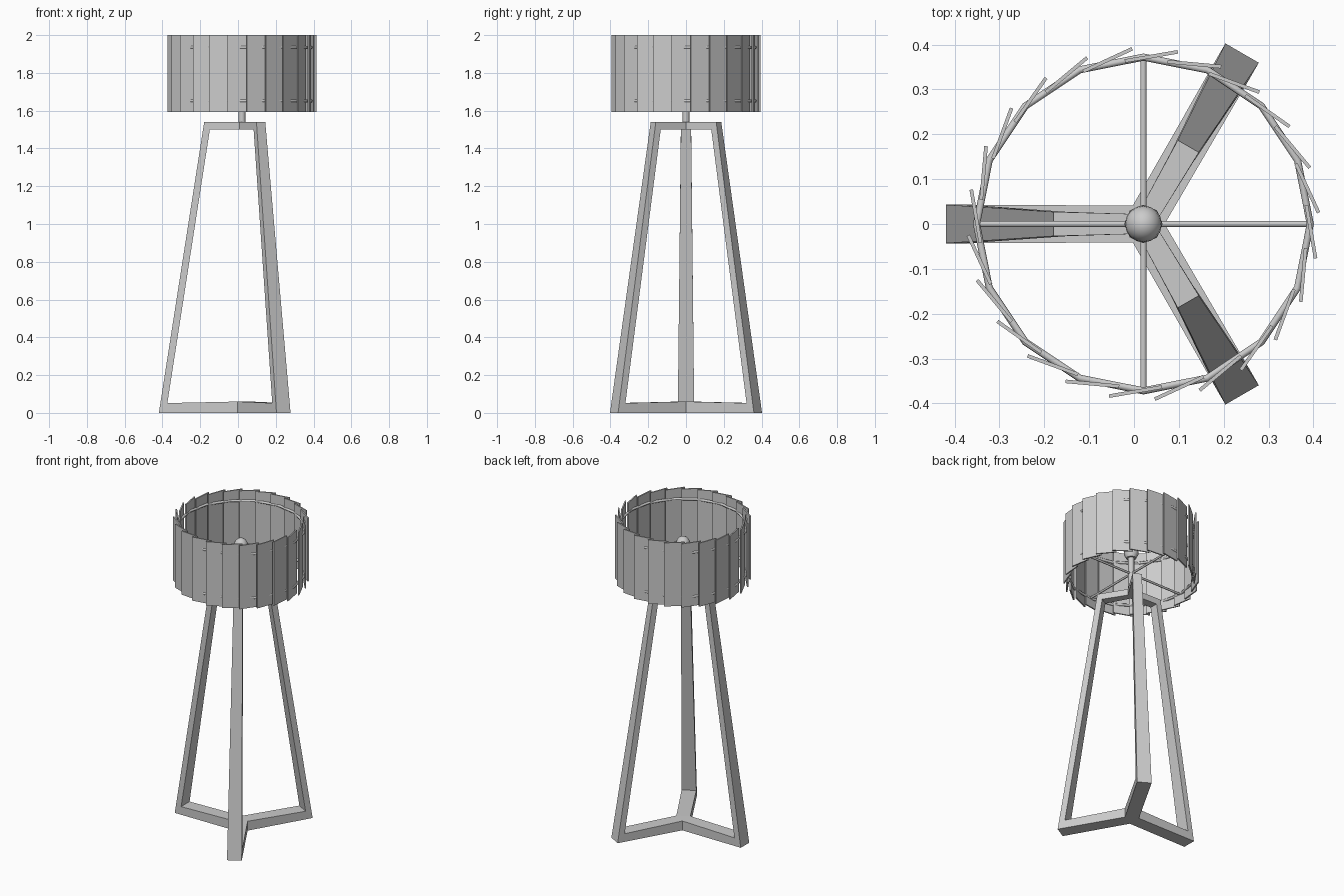
import bpy, bmesh, math
from mathutils import Matrix, Vector

cube = bpy.data.objects.get("Cube")
if cube:
    bpy.data.objects.remove(cube, do_unlink=True)

AXIS_X = 0.021      # the lamp axis sits slightly off the origin
RING_R = 0.372
SLATS = 24

grey = bpy.data.materials.new("light_grey")
grey.use_nodes = True
grey.diffuse_color = (0.6, 0.6, 0.6, 1)
grey.node_tree.nodes["Principled BSDF"].inputs["Base Color"].default_value = (0.6, 0.6, 0.6, 1)


def finish(name, bm, smooth=False):
    """Turn a bmesh into a named object on the lamp axis."""
    bmesh.ops.recalc_face_normals(bm, faces=bm.faces)
    mesh = bpy.data.meshes.new(name)
    bm.to_mesh(mesh)
    bm.free()
    mesh.materials.append(grey)
    obj = bpy.data.objects.new(name, mesh)
    obj.location.x = AXIS_X
    bpy.context.collection.objects.link(obj)
    if smooth:
        bpy.ops.object.select_all(action='DESELECT')
        obj.select_set(True)
        bpy.context.view_layer.objects.active = obj
        bpy.ops.object.shade_smooth_by_angle(angle=math.radians(50))
    return obj


def revolve(name, profile, sides):
    """Spin a radius/height profile around the lamp axis."""
    bm = bmesh.new()
    verts = [bm.verts.new((r, 0, z)) for r, z in profile]
    edges = [bm.edges.new(pair) for pair in zip(verts, verts[1:])]
    bmesh.ops.spin(bm, geom=verts + edges, cent=(0, 0, 0), axis=(0, 0, 1),
                   angle=math.tau, steps=sides, use_duplicate=False)
    bmesh.ops.remove_doubles(bm, verts=bm.verts, dist=0.0001)
    return finish(name, bm, True)


def ring(name, z, tube=0.008, sides=16, tube_sides=8):
    """Horizontal hoop that carries the slats."""
    steps = [math.tau * i / tube_sides for i in range(tube_sides + 1)]
    return revolve(name, [(RING_R + tube * math.cos(a), z + tube * math.sin(a)) for a in steps], sides)


# Tripod: three tapered frames whose arms meet in a mitred hub
# Stations: outer radius, outer z, inner radius, inner z, half width
stations = [(None, 1.54, None, 1.50, 0.022),
            (0.20, 1.54, 0.17, 1.50, 0.027),
            (0.44, 0.0, 0.395, 0.052, 0.043),
            (None, 0.0, None, 0.06, 0.041)]
bm = bmesh.new()
for k in range(3):
    turn = Matrix.Rotation(math.pi + k * math.tau / 3, 3, 'Z')
    loops = []
    for ro, zo, ri, zi, w in stations:
        hub = w / math.sqrt(3)
        ro, ri = ro or hub, ri or hub
        corners = [(ro, w, zo), (ro, -w, zo), (ri, -w, zi), (ri, w, zi)]
        loops.append([bm.verts.new(turn @ Vector(c)) for c in corners])
    for a, b in zip(loops, loops[1:]):
        for i in range(4):
            j = (i + 1) % 4
            bm.faces.new((a[i], a[j], b[j], b[i]))
    # hub wedges closing each arm at the axis
    for loop, station in ((loops[0], stations[0]), (loops[3], stations[3])):
        for pair, z in ((loop[:2], station[1]), (loop[2:], station[3])):
            bm.faces.new((*pair, bm.verts.new((0, 0, z))))
bmesh.ops.remove_doubles(bm, verts=bm.verts, dist=0.0001)
finish("tripod_frame", bm)

# Stem, socket and bulb
revolve("stem", [(0, 1.53), (0.018, 1.53), (0.018, 1.77), (0, 1.77)], 12)
revolve("socket", [(0, 1.755), (0.03, 1.755), (0.043, 1.78), (0.043, 1.81), (0, 1.81)], 8)
bulb = [(0.041 * math.cos(a), 1.82 + 0.045 * math.sin(a))
        for a in (math.pi * (i / 10 - 0.5) for i in range(11))]
revolve("bulb", bulb, 16)

# Shade hoops
ring("lower_ring", 1.652)
ring("upper_ring", 1.935)

# Spokes from the stem to the lower hoop
bm = bmesh.new()
for axis in ('X', 'Y'):
    bmesh.ops.create_cone(bm, cap_ends=True, segments=8, radius1=0.007, radius2=0.007,
                          depth=2 * RING_R,
                          matrix=Matrix.Translation((0, 0, 1.652)) @ Matrix.Rotation(math.pi / 2, 4, axis))
finish("spokes", bm, True)

# Shade slats, each tilted so its clockwise edge stands proud
bm = bmesh.new()
size = Matrix.Diagonal((0.008, 0.12, 0.408, 1))
for k in range(SLATS):
    place = (Matrix.Rotation(math.tau * k / SLATS - math.radians(2.7), 4, 'Z')
             @ Matrix.Translation((0.374, 0, 1.796))
             @ Matrix.Rotation(math.radians(12.5), 4, 'Z'))
    bmesh.ops.create_cube(bm, size=1, matrix=place @ size)
finish("shade_slats", bm)
